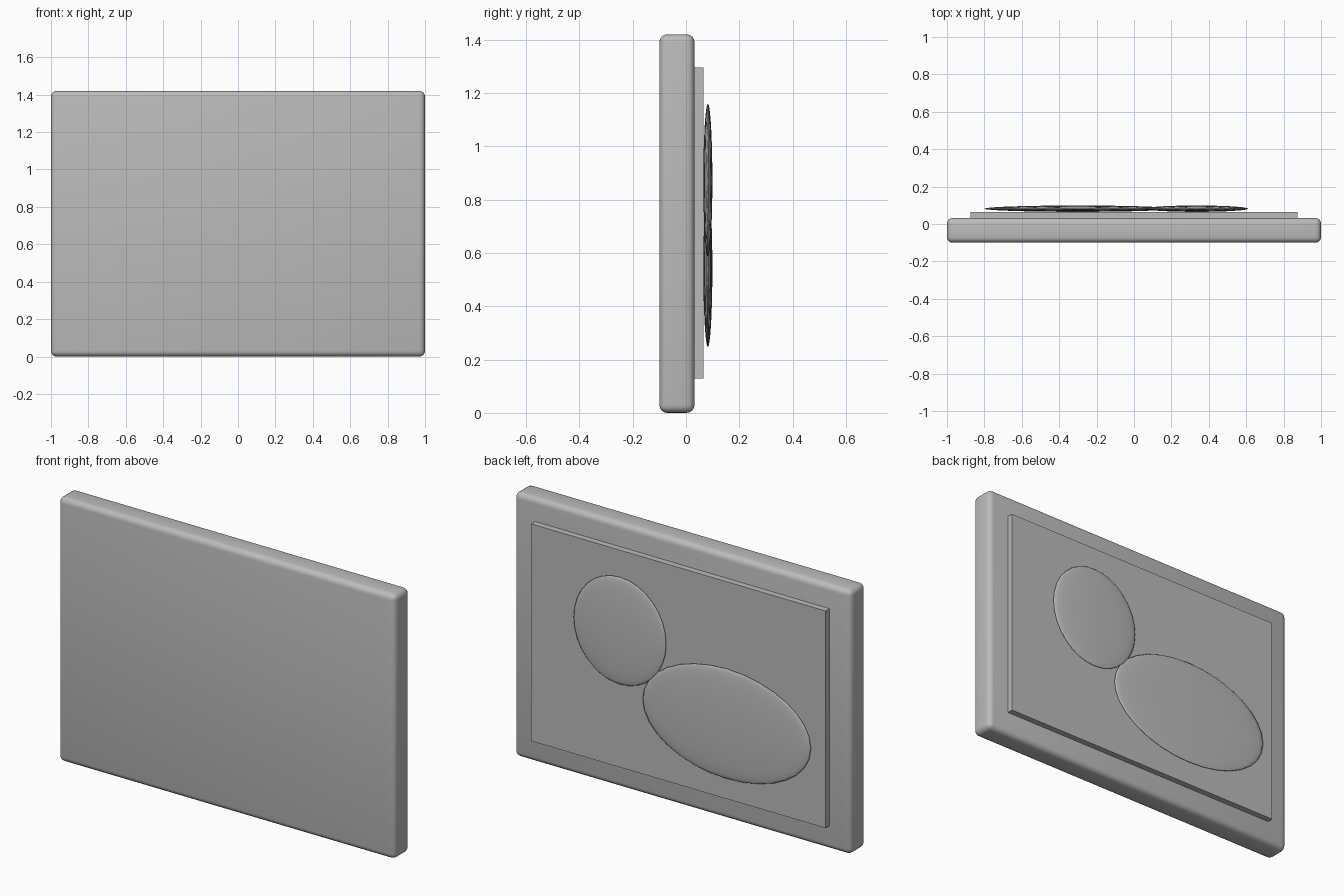
import bpy
import math

cube = bpy.data.objects.get("Cube")
if cube:
    bpy.data.objects.remove(cube, do_unlink=True)

grey = bpy.data.materials.new("plain grey")
grey.use_nodes = True
GREY = (0.5, 0.5, 0.5, 1)
grey.diffuse_color = GREY
grey.node_tree.nodes["Principled BSDF"].inputs["Base Color"].default_value = GREY


def finish(name, size):
    """Name, scale and colour the newly added primitive."""
    obj = bpy.context.object
    obj.name = name
    obj.scale = size
    bpy.ops.object.transform_apply(location=False, rotation=False, scale=True)
    obj.data.materials.append(grey)
    return obj


def box(name, centre, size):
    bpy.ops.mesh.primitive_cube_add(size=1, location=centre)
    return finish(name, size)


def flat_oval(name, centre, radii):
    bpy.ops.mesh.primitive_uv_sphere_add(segments=32, ring_count=16, radius=1, location=centre)
    obj = finish(name, radii)
    bpy.ops.object.shade_smooth()
    return obj


# Main slab with softly rounded edges
slab = box("slab", (0, -0.034, 0.71), (2, 0.132, 1.42))
bevel = slab.modifiers.new("rounded edges", "BEVEL")
bevel.width = 0.03
bevel.segments = 4
bpy.ops.object.modifier_apply(modifier=bevel.name)
bpy.ops.object.shade_smooth_by_angle(angle=math.radians(30))

# Raised rectangular panel on the back
box("back_panel", (0, 0.047, 0.712), (1.75, 0.036, 1.166))

# Two flattened ovals resting on the panel
flat_oval("small_oval", (0.335, 0.082, 0.872), (0.275, 0.017, 0.288))
flat_oval("large_oval", (-0.3, 0.082, 0.542), (0.5, 0.017, 0.295))
